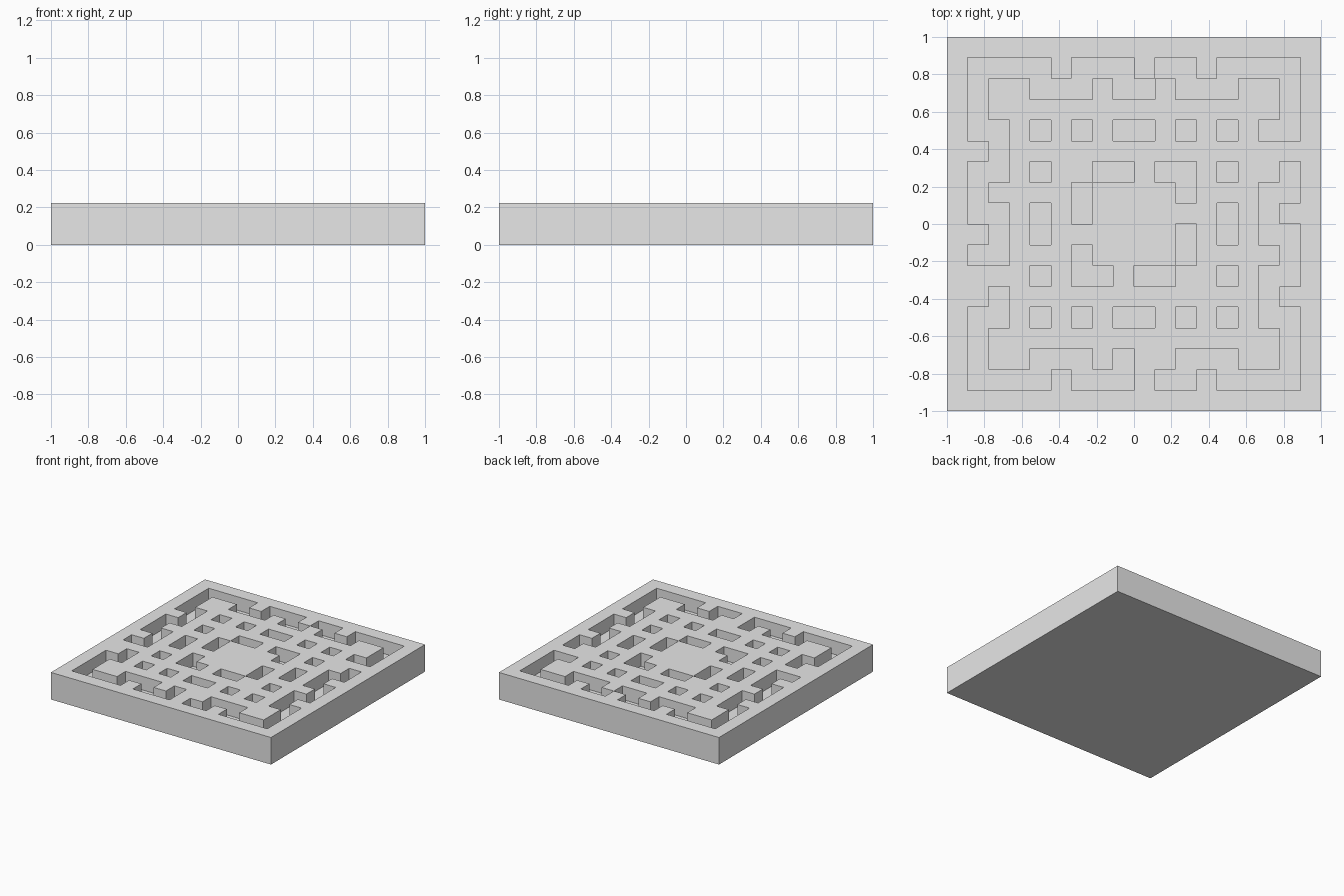
import bpy
import bmesh

cube = bpy.data.objects.get("Cube")
if cube:
    bpy.data.objects.remove(cube, do_unlink=True)

# Slab of square cells, two cells thick, recessed one cell deep
N = 18
CELL = 2 / N
TOP, FLOOR = 2 * CELL, CELL
recessed = set()


def recess(col, row, wide=1, deep=1, flip_x=False, flip_y=False):
    """Mark a rectangle of cells, counted from the back left, and its mirrors."""
    for c in range(col, col + wide):
        for r in range(row, row + deep):
            for mc in {c, N - 1 - c} if flip_x else {c}:
                for mr in {r, N - 1 - r} if flip_y else {r}:
                    recessed.add((mc, mr))


# Corner channels, their inner steps, and the pockets: mirrored both ways
for part in [(1, 1, 4, 1), (1, 1, 1, 4), (4, 2, 3, 1), (2, 4),
             (4, 4), (6, 4), (8, 4, 2, 1), (4, 6), (4, 8, 1, 2)]:
    recess(*part, flip_x=True, flip_y=True)

# Back and front channels
for part in [(6, 1, 3, 1), (10, 1, 2, 1), (8, 2)]:
    recess(*part, flip_y=True)
recess(9, 2)

# Side channel on -x
for part in [(2, 5, 1, 2), (1, 6, 1, 3), (2, 8, 1, 3), (1, 10), (2, 12)]:
    recess(*part)

# Side channel on +x
for part in [(16, 6, 1, 2), (15, 7, 1, 3), (16, 9, 1, 3), (15, 11, 1, 2)]:
    recess(*part)

# Broken ring around the centre
for part in [(7, 6, 2, 1), (10, 6, 2, 1), (11, 7), (6, 7, 1, 2),
             (11, 9, 1, 2), (6, 10, 1, 2), (7, 11), (9, 11, 2, 1)]:
    recess(*part)


def level(col, row):
    """Surface height of a cell; zero outside the slab."""
    if not (0 <= col < N and 0 <= row < N):
        return 0
    return FLOOR if (col, row) in recessed else TOP


bm = bmesh.new()


def quad(*points):
    bm.faces.new([bm.verts.new(p) for p in points])


for row in range(N):
    for col in range(N):
        x0, y1 = -1 + col * CELL, 1 - row * CELL
        x1, y0 = x0 + CELL, y1 - CELL
        z = level(col, row)
        corners = [(x0, y0), (x1, y0), (x1, y1), (x0, y1)]
        # Upper surface and underside
        quad(*[(x, y, z) for x, y in corners])
        quad(*[(x, y, 0) for x, y in reversed(corners)])
        # Walls down to any lower neighbour
        neighbours = [(0, 1), (1, 0), (0, -1), (-1, 0)]
        for i, (dc, dr) in enumerate(neighbours):
            low = level(col + dc, row + dr)
            if low < z:
                a, b = corners[i], corners[(i + 1) % 4]
                quad((*a, low), (*b, low), (*b, z), (*a, z))

bmesh.ops.remove_doubles(bm, verts=bm.verts[:], dist=CELL / 100)

mesh = bpy.data.meshes.new("maze_slab")
bm.to_mesh(mesh)
bm.free()
slab = bpy.data.objects.new("maze_slab", mesh)
bpy.context.collection.objects.link(slab)

# Plain grey
grey = bpy.data.materials.new("light_grey")
grey.use_nodes = True
colour = (0.8, 0.8, 0.8, 1)
grey.diffuse_color = colour
grey.node_tree.nodes["Principled BSDF"].inputs["Base Color"].default_value = colour
mesh.materials.append(grey)
